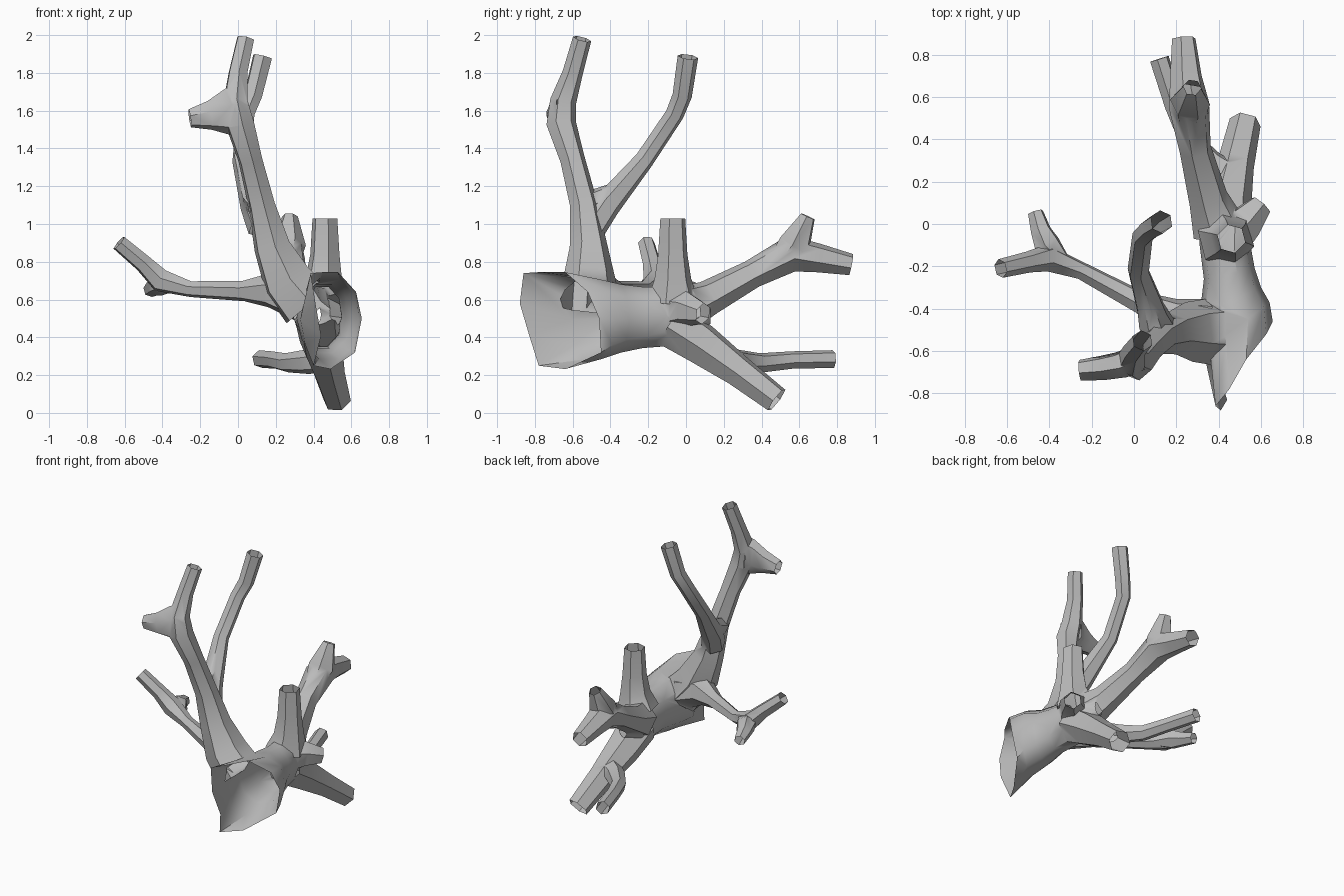
import bpy, bmesh, math
from mathutils import Vector

grey = bpy.data.materials.new("dull_grey")
grey.diffuse_color = (0.5, 0.5, 0.5, 1)
parts = []


def loft(name, rings):
    """Skin equal-sized point rings; the end caps use slot 1 and are cut off later."""
    bm = bmesh.new()
    rows = [[bm.verts.new(p) for p in ring] for ring in rings]
    n = len(rows[0])
    for a, b in zip(rows, rows[1:]):
        for i in range(n):
            j = (i + 1) % n
            bm.faces.new((a[i], a[j], b[j], b[i]))
    for row in (rows[0][::-1], rows[-1]):
        mid = bm.verts.new(sum((v.co for v in row), Vector()) / n)
        for i in range(n):
            bm.faces.new((row[i], row[(i + 1) % n], mid)).material_index = 1
    mesh = bpy.data.meshes.new(name)
    bm.to_mesh(mesh)
    bm.free()
    mesh.materials.append(grey)
    mesh.materials.append(grey)
    ob = bpy.data.objects.new(name, mesh)
    bpy.context.collection.objects.link(ob)
    parts.append(ob)


def branch(name, path, sides=6):
    """Tapered tube through (x, y, z, radius[, y squash]) stations."""
    pts = [Vector(p[:3]) for p in path]
    rings, u = [], None
    for k, p in enumerate(pts):
        t = Vector((0, 0, 0))
        if k > 0:
            t += (p - pts[k - 1]).normalized()
        if k < len(pts) - 1:
            t += (pts[k + 1] - p).normalized()
        t.normalize()
        if u is None:
            u = t.orthogonal()
        u = (u - t * u.dot(t)).normalized()
        v = t.cross(u)
        r = path[k][3]
        ring = []
        for i in range(sides):
            a = 2 * math.pi * i / sides
            d = r * (math.cos(a) * u + math.sin(a) * v)
            if len(path[k]) > 4:
                d.y *= path[k][4]
            ring.append(p + d)
        rings.append(ring)
    loft(name, rings)


def trunk_ring(outer, inner, z, h, power=1, sides=10):
    """Upright oval between an outer and an inner plan point."""
    o, i = Vector((*outer, z)), Vector((*inner, z))
    mid, half = (o + i) / 2, (o - i) / 2

    def sq(c):
        return math.copysign(abs(c) ** power, c)
    return [mid + half * sq(math.cos(a)) + Vector((0, 0, h * sq(math.sin(a))))
            for a in (2 * math.pi * k / sides for k in range(sides))]


# Hollow trunk, widening into a slanted mouth that opens to the front right
rim = [(0.655, -0.46, 0.50), (0.625, -0.52, 0.64), (0.53, -0.64, 0.745),
       (0.45, -0.78, 0.745), (0.385, -0.86, 0.74), (0.41, -0.88, 0.58),
       (0.44, -0.83, 0.41), (0.40, -0.78, 0.25), (0.49, -0.64, 0.232),
       (0.62, -0.45, 0.32)]
loft("trunk_and_mouth", [
    trunk_ring((0.44, 0.13), (0.38, 0.13), 0.52, 0.05),
    trunk_ring((0.52, 0.04), (0.31, 0.04), 0.53, 0.13),
    trunk_ring((0.55, -0.10), (0.31, -0.10), 0.51, 0.165),
    trunk_ring((0.57, -0.21), (0.33, -0.26), 0.505, 0.17),
    trunk_ring((0.60, -0.30), (0.31, -0.43), 0.50, 0.19),
    trunk_ring((0.64, -0.37), (0.33, -0.61), 0.495, 0.22, 0.9),
    [Vector(p) for p in rim],
])

# Tall front stem with its webbed side stub, and the fork behind it
branch("tall_stem", [
    (0.37, -0.51, 0.57, 0.16), (0.26, -0.51, 0.70, 0.142),
    (0.18, -0.515, 0.88, 0.102), (0.125, -0.54, 1.10, 0.075),
    (0.065, -0.60, 1.34, 0.067), (0.01, -0.66, 1.53, 0.08),
    (-0.015, -0.65, 1.65, 0.07), (0.0, -0.60, 1.80, 0.054),
    (0.04, -0.55, 1.98, 0.05)])
branch("tall_stem_stub", [
    (0.0, -0.64, 1.60, 0.15, 0.35), (-0.06, -0.665, 1.595, 0.125, 0.5),
    (-0.15, -0.68, 1.575, 0.08, 0.75), (-0.255, -0.69, 1.56, 0.05, 1)])
branch("rear_fork", [
    (0.13, -0.50, 0.98, 0.08), (0.085, -0.42, 1.10, 0.075),
    (0.02, -0.22, 1.34, 0.052), (0.04, -0.06, 1.58, 0.05),
    (0.08, -0.02, 1.68, 0.052), (0.13, 0.01, 1.885, 0.055)])
branch("fork_web", [
    (0.105, -0.54, 1.10, 0.06), (0.08, -0.47, 1.13, 0.06),
    (0.055, -0.36, 1.18, 0.045)])

# Low left branch, split in two at its end
branch("left_branch", [
    (0.33, -0.47, 0.60, 0.12), (0.17, -0.44, 0.65, 0.095),
    (0.03, -0.37, 0.645, 0.055), (-0.25, -0.22, 0.655, 0.043),
    (-0.41, -0.16, 0.70, 0.065), (-0.50, -0.18, 0.79, 0.05),
    (-0.63, -0.21, 0.90, 0.045)])
branch("left_branch_stub", [
    (-0.33, -0.18, 0.68, 0.035), (-0.41, -0.10, 0.69, 0.068),
    (-0.44, -0.03, 0.67, 0.05), (-0.465, 0.055, 0.65, 0.038)])

# Short upright stem and the little nub beside it
branch("upright_stem", [
    (0.435, -0.07, 0.60, 0.14), (0.455, -0.07, 0.71, 0.10),
    (0.46, -0.07, 0.84, 0.08), (0.46, -0.07, 1.03, 0.068)])
branch("side_nub", [
    (0.45, -0.06, 0.55, 0.12), (0.53, 0.01, 0.55, 0.09),
    (0.60, 0.09, 0.525, 0.058)])

# Upper back branch, forked near the tip
branch("upper_back_branch", [
    (0.40, -0.02, 0.55, 0.13), (0.35, 0.12, 0.61, 0.095),
    (0.29, 0.35, 0.735, 0.077), (0.26, 0.56, 0.845, 0.10),
    (0.245, 0.70, 0.82, 0.078), (0.235, 0.875, 0.785, 0.058)])
branch("upper_back_stub", [
    (0.26, 0.50, 0.80, 0.07), (0.265, 0.575, 0.885, 0.095),
    (0.275, 0.645, 1.04, 0.042)])

# Lower back branch down to the ground, with a thin offshoot
branch("lower_back_branch", [
    (0.43, -0.08, 0.47, 0.13), (0.44, 0.08, 0.365, 0.115),
    (0.48, 0.28, 0.22, 0.088), (0.525, 0.48, 0.068, 0.075)])
branch("lower_back_offshoot", [
    (0.46, 0.22, 0.28, 0.07), (0.36, 0.29, 0.27, 0.065),
    (0.26, 0.40, 0.265, 0.052), (0.19, 0.56, 0.28, 0.047),
    (0.12, 0.78, 0.285, 0.048)])

# Merge everything into one continuous skin
body = parts[0]
bpy.context.view_layer.objects.active = body
body.select_set(True)
for other in parts[1:]:
    mod = body.modifiers.new("join", 'BOOLEAN')
    mod.operation, mod.solver, mod.object = 'UNION', 'EXACT', other
    mod.material_mode = 'INDEX'
    bpy.ops.object.modifier_apply(modifier=mod.name)
    bpy.data.objects.remove(other)
body.name = "branching_body"

# Open the mouth and all branch ends
bm = bmesh.new()
bm.from_mesh(body.data)
caps = [f for f in bm.faces if f.material_index == 1]
bmesh.ops.delete(bm, geom=caps, context='FACES')
bm.to_mesh(body.data)
bm.free()
body.data.materials.pop(index=1)
bpy.ops.object.shade_smooth_by_angle(angle=math.radians(50))
